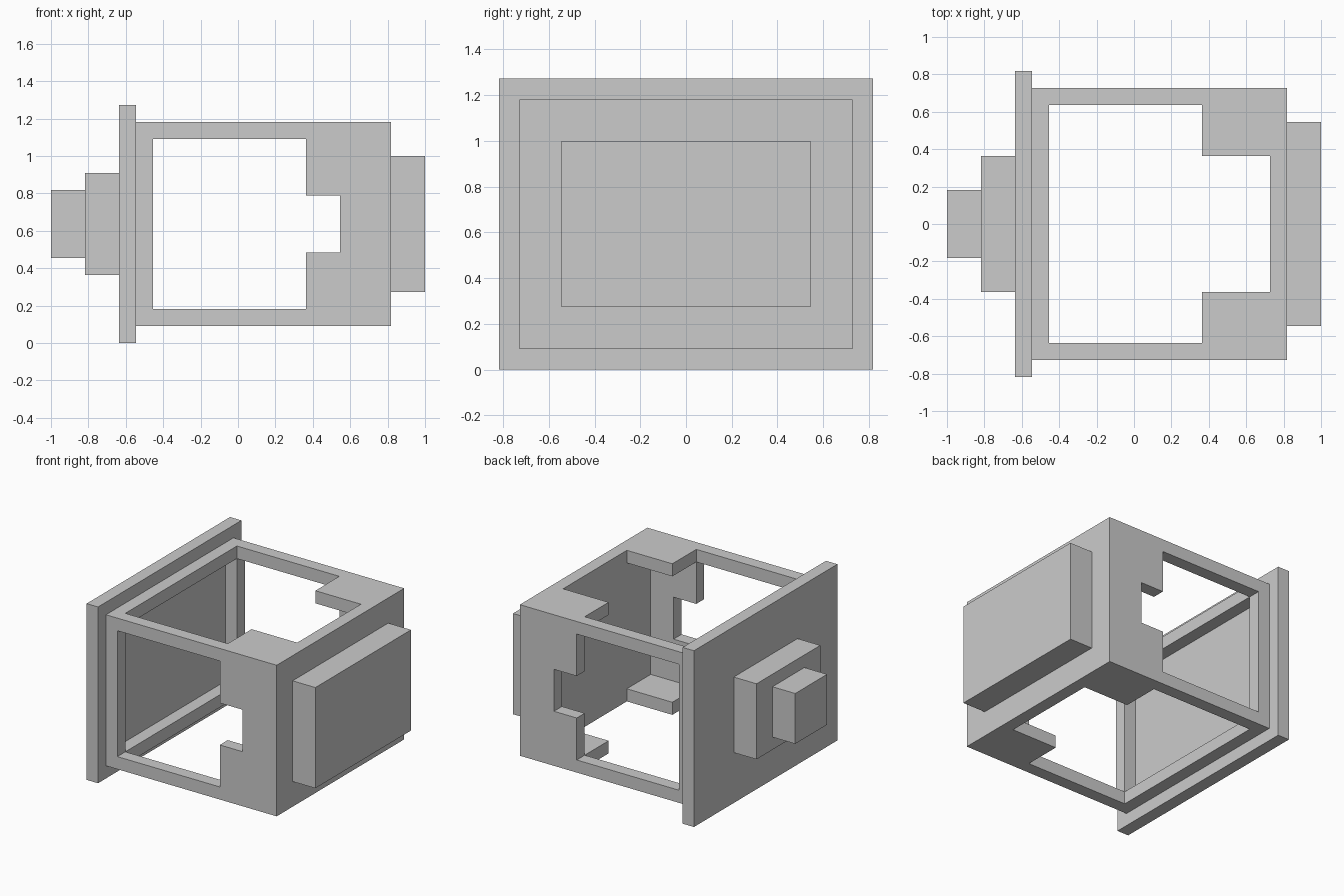
import bpy
import bmesh

if "Cube" in bpy.data.objects:
    bpy.data.objects.remove(bpy.data.objects["Cube"])

U = 1 / 11            # module: wall thickness
MID = 7 * U           # height of the central axis


def make_object(name, bm):
    bmesh.ops.recalc_face_normals(bm, faces=bm.faces)
    mesh = bpy.data.meshes.new(name)
    bm.to_mesh(mesh)
    bm.free()
    obj = bpy.data.objects.new(name, mesh)
    bpy.context.collection.objects.link(obj)
    return obj


def block(name, x0, x1, half_y, half_z):
    """Box centred on the axis; sizes in modules."""
    bm = bmesh.new()
    bmesh.ops.create_cube(bm, size=1)
    for v in bm.verts:
        v.co = ((x0 if v.co.x < 0 else x1) * U,
                v.co.y * 2 * half_y * U,
                MID + v.co.z * 2 * half_z * U)
    return make_object(name, bm)


def window_cutter(name, half, notch_half, notch_x, vertical):
    """Window outline with one notch, extruded right through the housing."""
    outline = [(-5, -half), (4, -half), (4, -notch_half), (notch_x, -notch_half),
               (notch_x, notch_half), (4, notch_half), (4, half), (-5, half)]

    def place(x, a, d):
        return (x * U, a * U, MID + d * U) if vertical else (x * U, d * U, MID + a * U)

    bm = bmesh.new()
    face = bm.faces.new([bm.verts.new(place(x, a, -10)) for x, a in outline])
    ext = bmesh.ops.extrude_face_region(bm, geom=[face])
    shift = (0, 0, 20 * U) if vertical else (0, 20 * U, 0)
    bmesh.ops.translate(bm, vec=shift,
                        verts=[e for e in ext["geom"] if isinstance(e, bmesh.types.BMVert)])
    return make_object(name, bm)


# Hollow housing, open towards the flange, with notched windows on four sides
housing = block("housing", -6, 9, 8, 6)
cutters = [
    block("cavity_cutter", -6.5, 8, 7, 5),
    window_cutter("top_bottom_window_cutter", 7, 4, 8, True),
    window_cutter("side_window_cutter", 5, 5 / 3, 6, False),
]
for cutter in cutters:
    cutter.hide_render = True
    mod = housing.modifiers.new(cutter.name, 'BOOLEAN')
    mod.operation = 'DIFFERENCE'
    mod.solver = 'EXACT'
    mod.object = cutter
bpy.context.view_layer.objects.active = housing
for cutter in cutters:
    bpy.ops.object.modifier_apply(modifier=cutter.name)
    bpy.data.objects.remove(cutter)

# Flange plate closing the left end
block("flange_plate", -7, -6, 9, 7)
# Stepped boss on the flange
block("boss_base", -9, -7, 4, 3)
block("boss_tip", -11, -9, 2, 2)
# Raised pad on the right end
block("end_pad", 9, 11, 6, 4)
